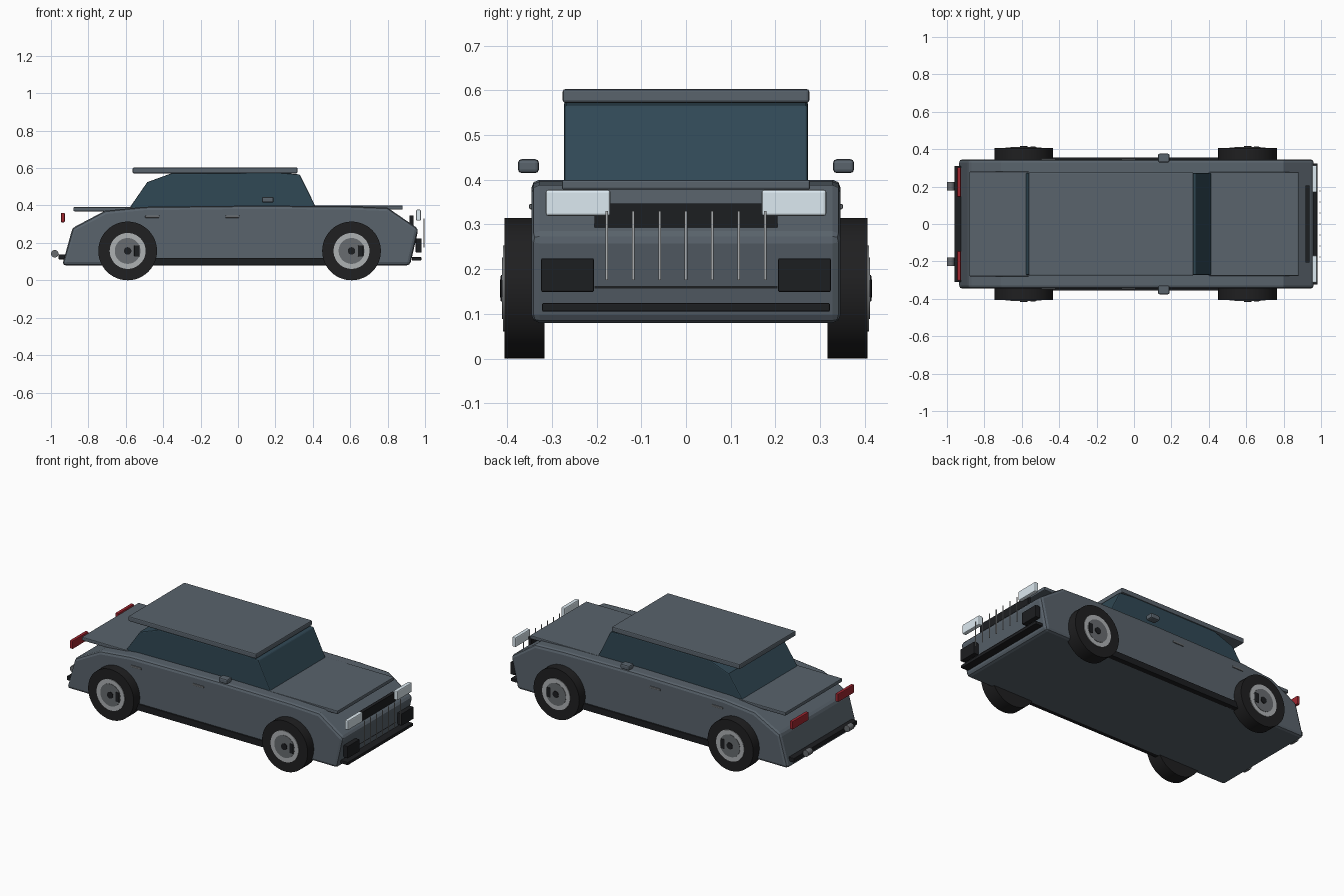
import bpy, bmesh, math
from mathutils import Vector

if "Cube" in bpy.data.objects:
    bpy.data.objects.remove(bpy.data.objects["Cube"])


def material(name, r, g, b):
    m = bpy.data.materials.new(name)
    m.diffuse_color = (r, g, b, 1)
    m.use_nodes = True
    m.node_tree.nodes["Principled BSDF"].inputs["Base Color"].default_value = m.diffuse_color
    return m


PAINT = material("slate_paint", 0.10, 0.125, 0.15)
GLASS = material("tinted_glass", 0.03, 0.065, 0.09)
BLACK = material("black_trim", 0.012, 0.013, 0.015)
RUBBER = material("rubber", 0.014, 0.014, 0.015)
ALLOY = material("alloy", 0.42, 0.44, 0.45)
STEEL = material("steel", 0.14, 0.15, 0.16)
LAMP = material("lamp", 0.72, 0.82, 0.88)
RED = material("red_lamp", 0.35, 0.02, 0.03)


def finish(name, bm, mat, bevel=0.0, segments=2):
    bmesh.ops.recalc_face_normals(bm, faces=bm.faces[:])
    mesh = bpy.data.meshes.new(name)
    bm.to_mesh(mesh)
    bm.free()
    mesh.materials.append(mat)
    ob = bpy.data.objects.new(name, mesh)
    bpy.context.collection.objects.link(ob)
    if bevel:
        mod = ob.modifiers.new("bevel", "BEVEL")
        mod.width, mod.segments = bevel, segments
        mod.limit_method = "ANGLE"
        mod.angle_limit = math.radians(40)
    return ob


def box(name, x, y, z, mat, bevel=0.0):
    """Box from (min, max) ranges."""
    bm = bmesh.new()
    bmesh.ops.create_cube(bm, size=1)
    for v in bm.verts:
        v.co = Vector([(r[0] + r[1]) / 2 + c * (r[1] - r[0]) for c, r in zip(v.co, (x, y, z))])
    return finish(name, bm, mat, bevel)


def extrude_profile(name, points, half, mat, bevel):
    """Side profile in xz, extruded across the car."""
    bm = bmesh.new()
    face = bm.faces.new([bm.verts.new((x, -half, z)) for x, z in points])
    out = bmesh.ops.extrude_face_region(bm, geom=[face])
    bmesh.ops.translate(bm, vec=(0, 2 * half, 0),
                        verts=[v for v in out["geom"] if isinstance(v, bmesh.types.BMVert)])
    return finish(name, bm, mat, bevel)


def lathe_y(name, x, z, profile, mat, steps=48):
    """Closed (radius, y) profile spun round a cross-car axis."""
    bm = bmesh.new()
    rings = []
    for r, y in profile:
        rings.append([bm.verts.new((x + r * math.cos(2 * math.pi * i / steps), y,
                                    z + r * math.sin(2 * math.pi * i / steps))) for i in range(steps)])
    for a, b in zip(rings, rings[1:]):
        for i in range(steps):
            j = (i + 1) % steps
            bm.faces.new((a[i], a[j], b[j], b[i]))
    bm.faces.new(rings[0])
    bm.faces.new(rings[-1])
    ob = finish(name, bm, mat)
    bpy.context.view_layer.objects.active = ob
    bpy.ops.object.select_all(action="DESELECT")
    ob.select_set(True)
    bpy.ops.object.shade_smooth_by_angle(angle=math.radians(35))
    return ob


# Lower body and glass cabin
extrude_profile("body", [(-0.94, 0.08), (0.92, 0.08), (0.965, 0.275), (0.80, 0.388), (0.60, 0.396),
                         (0.10, 0.40), (-0.50, 0.393), (-0.71, 0.372), (-0.885, 0.28)],
                0.346, PAINT, 0.018)
extrude_profile("cabin_glass", [(-0.585, 0.38), (0.422, 0.38), (0.33, 0.566), (0.22, 0.575),
                                (-0.355, 0.572), (-0.485, 0.525)], 0.273, GLASS, 0.006)

# Roof, bonnet and boot panels
box("roof", (-0.563, 0.318), (-0.276, 0.276), (0.572, 0.603), PAINT, 0.006)
box("bonnet", (0.40, 0.88), (-0.278, 0.278), (0.378, 0.40), PAINT, 0.005)
box("boot_lid", (-0.88, -0.56), (-0.28, 0.28), (0.369, 0.391), PAINT, 0.005)

# Grille plate and upright bars
box("grille_plate", (0.918, 0.939), (-0.205, 0.205), (0.157, 0.347), BLACK)
for i in range(7):
    bm = bmesh.new()
    bmesh.ops.create_cone(bm, cap_ends=True, segments=12, radius1=0.003, radius2=0.003, depth=0.155)
    bmesh.ops.translate(bm, verts=bm.verts[:], vec=(0.995, (i - 3) * 0.059, 0.253))
    finish("grille_bar", bm, ALLOY)

# Bumper strips
box("front_bumper", (0.93, 0.98), (-0.322, 0.322), (0.105, 0.124), BLACK, 0.003)
box("rear_bumper", (-0.96, -0.92), (-0.31, 0.31), (0.112, 0.138), BLACK, 0.003)

# Parts mirrored left and right
for s in (-1, 1):
    def span(a, b):
        return (a, b) if s > 0 else (-b, -a)

    box("headlight", (0.952, 0.978), span(0.169, 0.314), (0.319, 0.378), LAMP, 0.006)
    box("air_intake", (0.95, 0.982), span(0.206, 0.324), (0.149, 0.224), BLACK, 0.003)
    box("tail_light", (-0.946, -0.926), span(0.145, 0.302), (0.31, 0.361), RED, 0.004)
    box("side_sill", (-0.55, 0.56), span(0.32, 0.356), (0.08, 0.12), BLACK, 0.003)
    box("mirror", (0.128, 0.19), span(0.329, 0.376), (0.415, 0.446), PAINT, 0.008)
    for x in (-0.458, -0.03):
        box("door_handle", (x - 0.038, x + 0.038), span(0.335, 0.351), (0.334, 0.346), STEEL, 0.003)
    lathe_y("exhaust", -0.98, 0.142, [(0.02, s * 0.18), (0.02, s * 0.224)], STEEL, 24)

    # Wheels
    for x in (-0.59, 0.607):
        z = 0.157
        lathe_y("tyre", x, z, [(0.157, s * 0.317), (0.157, s * 0.406)], RUBBER)
        lathe_y("rim", x, z, [(0.096, s * 0.33), (0.096, s * 0.410)], ALLOY)
        lathe_y("wheel_disc", x, z, [(0.069, s * 0.33), (0.069, s * 0.412)], STEEL)
        lathe_y("hub", x, z, [(0.02, s * 0.33), (0.02, s * 0.416)], BLACK, 24)
        box("brake_caliper", (x + 0.035, x + 0.063), span(0.38, 0.415), (z - 0.03, z + 0.03), BLACK, 0.003)
